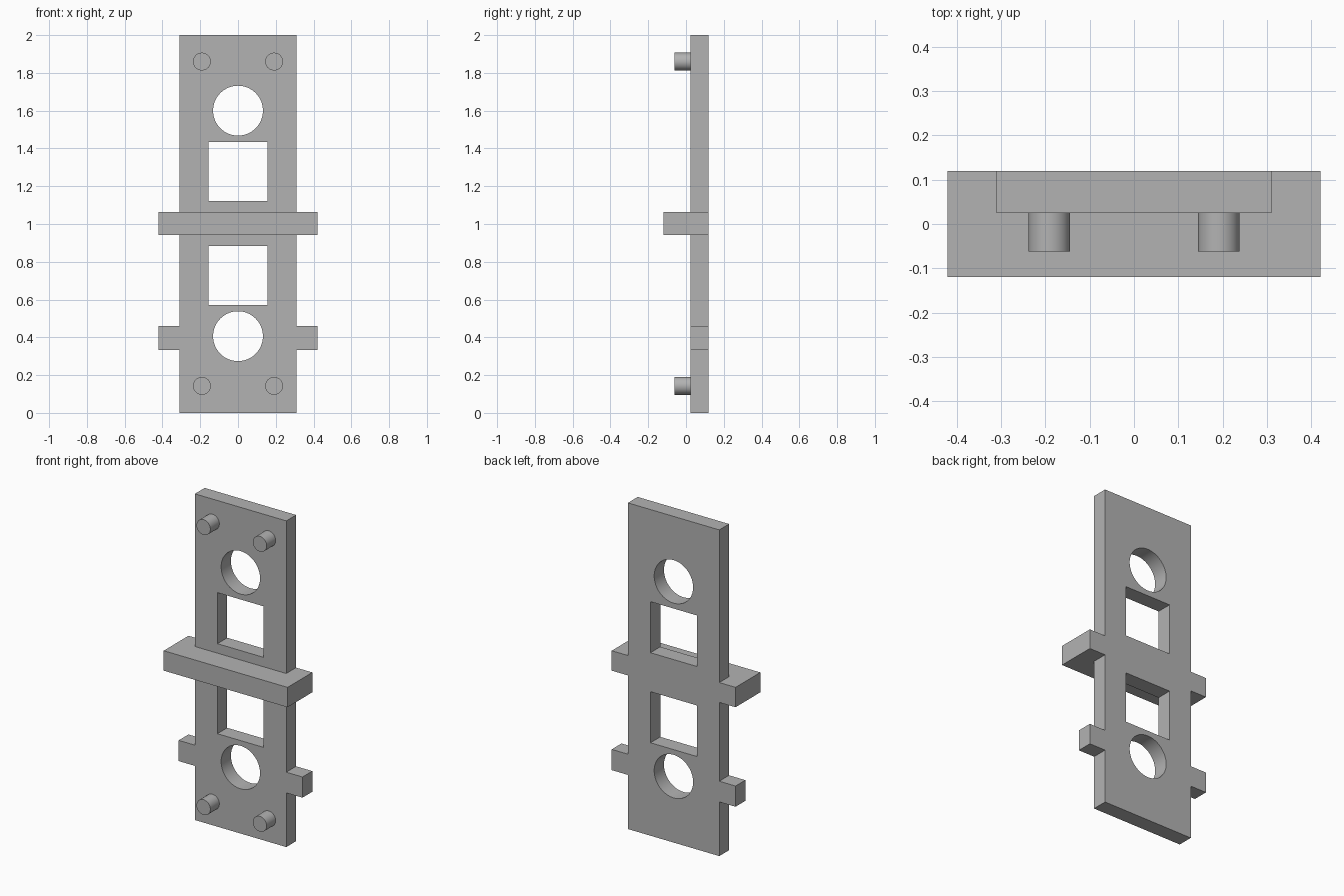
import bpy, bmesh, math
from mathutils import Matrix

cube = bpy.data.objects.get("Cube")
if cube:
    bpy.data.objects.remove(cube, do_unlink=True)

grey = bpy.data.materials.new("plain grey")
grey.use_nodes = True
colour = (0.45, 0.45, 0.45, 1)
grey.diffuse_color = colour
grey.node_tree.nodes["Principled BSDF"].inputs["Base Color"].default_value = colour

FRONT, BACK = 0.025, 0.12        # front and back of the plate
HALF, WIDE = 0.31, 0.42          # plate half width, tab and bar half width
BAR = (0.942, 1.064)             # bar bottom and top
TAB = (0.332, 0.459)             # tab bottom and top


def finish(name, bm):
    bmesh.ops.remove_doubles(bm, verts=bm.verts, dist=0.0001)
    bmesh.ops.recalc_face_normals(bm, faces=bm.faces)
    mesh = bpy.data.meshes.new(name)
    bm.to_mesh(mesh)
    bm.free()
    mesh.materials.clear()
    mesh.materials.append(grey)
    mesh.polygons.foreach_set("material_index", [0] * len(mesh.polygons))
    obj = bpy.data.objects.new(name, mesh)
    bpy.context.collection.objects.link(obj)
    bpy.ops.object.select_all(action='DESELECT')
    obj.select_set(True)
    bpy.context.view_layer.objects.active = obj
    bpy.ops.object.shade_smooth_by_angle(angle=math.radians(30))
    return obj


def rectangle(half, low, high):
    return [(-half, low), (half, low), (half, high), (-half, high)]


def circle(z, radius, sides=64):
    return [(radius * math.cos(a), z + radius * math.sin(a))
            for a in (2 * math.pi * i / sides for i in range(sides))]


# Plate: outline with tabs and bar ends, pierced by windows and round holes
right = [(HALF, 0)]
for low, high in (TAB, BAR):
    right += [(HALF, low), (WIDE, low), (WIDE, high), (HALF, high)]
right.append((HALF, 2))
outline = right + [(-x, z) for x, z in reversed(right)]
loops = [outline,
         rectangle(0.157, 0.57, 0.883), rectangle(0.157, 1.122, 1.435),
         circle(0.406, 0.132), circle(1.6, 0.132)]

curve = bpy.data.curves.new("plate_profile", 'CURVE')
curve.dimensions = '2D'
curve.fill_mode = 'BOTH'
curve.extrude = (BACK - FRONT) / 2
for loop in loops:
    spline = curve.splines.new('POLY')
    spline.points.add(len(loop) - 1)
    for point, (x, z) in zip(spline.points, loop):
        point.co = (x, z, 0, 1)
    spline.use_cyclic_u = True
helper = bpy.data.objects.new("plate_profile", curve)
bpy.context.collection.objects.link(helper)
bpy.context.view_layer.update()
filled = bpy.data.meshes.new_from_object(
    helper.evaluated_get(bpy.context.evaluated_depsgraph_get()))
bm = bmesh.new()
bm.from_mesh(filled)
bm.transform(Matrix.Translation((0, (FRONT + BACK) / 2, 0))
             @ Matrix.Rotation(math.pi / 2, 4, 'X'))
bpy.data.objects.remove(helper, do_unlink=True)
bpy.data.meshes.remove(filled)
finish("plate", bm)

# Cross bar: the part standing out in front of the plate
bm = bmesh.new()
bmesh.ops.create_cube(bm, size=1, matrix=(
    Matrix.Translation((0, (FRONT - BACK) / 2, sum(BAR) / 2))
    @ Matrix.Diagonal((2 * WIDE, FRONT + BACK, BAR[1] - BAR[0], 1))))
finish("cross_bar", bm)

# Four pegs near the corners
PEG_FRONT = -0.062
for level, z in (("lower", 0.143), ("upper", 1.86)):
    for side, x in (("left", 0.191), ("right", -0.191)):
        bm = bmesh.new()
        bmesh.ops.create_cone(
            bm, cap_ends=True, segments=48, radius1=0.047, radius2=0.047,
            depth=FRONT - PEG_FRONT,
            matrix=Matrix.Translation((x, (FRONT + PEG_FRONT) / 2, z))
            @ Matrix.Rotation(math.pi / 2, 4, 'X'))
        finish(f"{level}_{side}_peg", bm)
